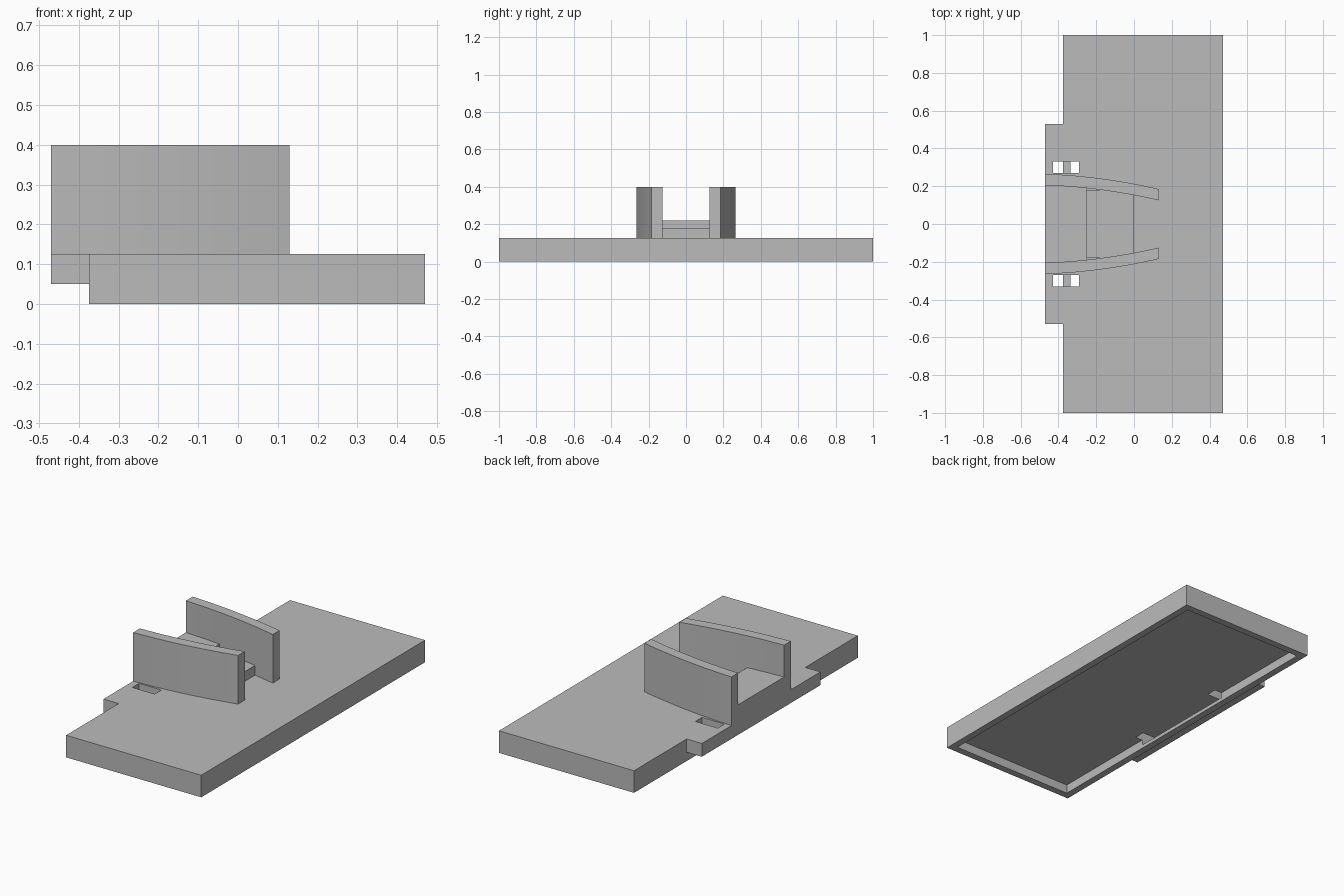
import bpy
import bmesh

if "Cube" in bpy.data.objects:
    bpy.data.objects.remove(bpy.data.objects["Cube"], do_unlink=True)

grey = bpy.data.materials.new("plain_grey")
grey.use_nodes = True
colour = (0.5, 0.5, 0.5, 1)
grey.diffuse_color = colour
grey.node_tree.nodes["Principled BSDF"].inputs["Base Color"].default_value = colour


def prism(name, outline, z0, z1):
    """Extrude a plan outline from z0 up to z1."""
    bm = bmesh.new()
    face = bm.faces.new([bm.verts.new((x, y, z0)) for x, y in outline])
    top = bmesh.ops.extrude_face_region(bm, geom=[face])["geom"]
    bmesh.ops.translate(bm, vec=(0, 0, z1 - z0),
                        verts=[v for v in top if isinstance(v, bmesh.types.BMVert)])
    bmesh.ops.recalc_face_normals(bm, faces=bm.faces[:])
    mesh = bpy.data.meshes.new(name)
    bm.to_mesh(mesh)
    bm.free()
    mesh.materials.append(grey)
    obj = bpy.data.objects.new(name, mesh)
    bpy.context.collection.objects.link(obj)
    return obj


def box(name, x0, x1, y0, y1, z0, z1):
    return prism(name, [(x0, y0), (x1, y0), (x1, y1), (x0, y1)], z0, z1)


def combine(target, tool, operation):
    """Apply a boolean and discard the tool."""
    mod = target.modifiers.new(operation.lower(), "BOOLEAN")
    mod.operation = operation
    mod.solver = "EXACT"
    mod.object = tool
    bpy.context.view_layer.objects.active = target
    bpy.ops.object.modifier_apply(modifier=mod.name)
    bpy.data.objects.remove(tool, do_unlink=True)


TOP, CEILING, BAR = 0.125, 0.05, 0.02
BACK, EDGE, FRONT, RIM = -0.47, -0.375, 0.47, 0.04

# Hollow base plate: a T-shaped deck on a thin rim
deck = [(EDGE, -1), (FRONT, -1), (FRONT, 1), (EDGE, 1),
        (EDGE, 0.53), (BACK, 0.53), (BACK, -0.53), (EDGE, -0.53)]
base = prism("base_plate", deck, CEILING, TOP)
rim = box("rim", EDGE, FRONT, -1, 1, 0, CEILING)
combine(rim, box("cavity", EDGE + RIM, FRONT - RIM, -1 + RIM, 1 - RIM, -0.1, 0.1), "DIFFERENCE")
# Window in the rim that leaves a low bar
combine(rim, box("window", EDGE - 0.05, EDGE + 0.08, -0.33, 0.33, BAR, 0.1), "DIFFERENCE")
combine(base, rim, "UNION")

# Strap slots through the deck
for side in (-1, 1):
    y0, y1 = sorted((side * 0.27, side * 0.33))
    combine(base, box("slot", -0.43, -0.29, y0, y1, 0.03, 0.2), "DIFFERENCE")

# Stepped floor between the fins
box("high_step", BACK, -0.25, -0.215, 0.215, TOP, 0.22)
box("low_step", -0.25, 0, -0.18, 0.18, TOP, 0.18)

# Two curved fins, mirrored across the middle
STEPS, LENGTH, THICK = 16, 0.6, 0.06
curve = []
for i in range(STEPS + 1):
    t = i / STEPS
    curve.append((BACK + LENGTH * t, 0.265 - 0.08 * (0.25 * t + 0.75 * t * t)))
for name, side in (("left_fin", 1), ("right_fin", -1)):
    outline = [(x, side * y) for x, y in curve]
    outline += [(x, side * (y - THICK)) for x, y in reversed(curve)]
    fin = prism(name, outline, TOP, 0.4)
    bpy.ops.object.select_all(action="DESELECT")
    fin.select_set(True)
    bpy.context.view_layer.objects.active = fin
    bpy.ops.object.shade_smooth_by_angle()
